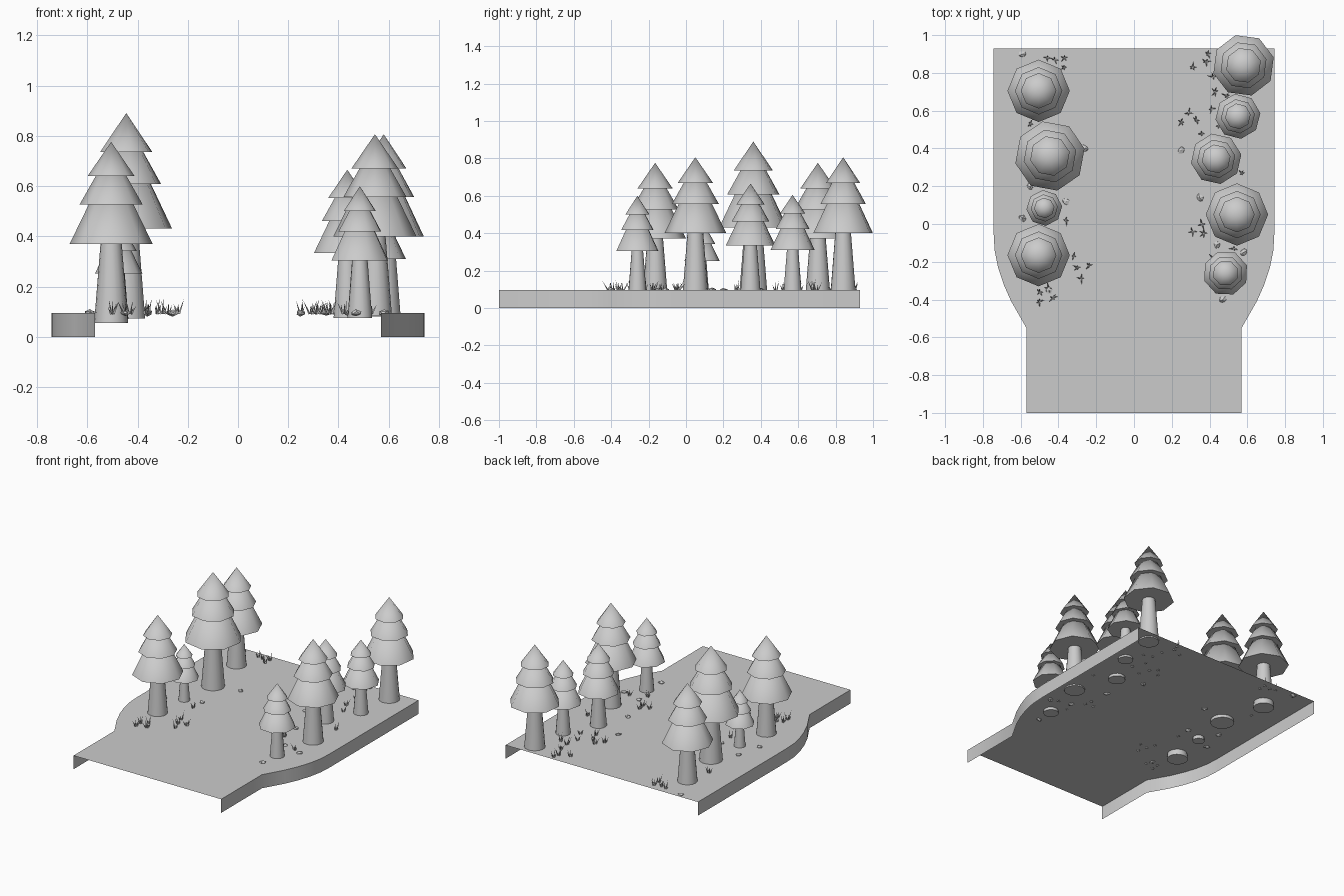
import bpy
import bmesh
import math
import random
from mathutils import Matrix, Vector

random.seed(4)
default_cube = bpy.data.objects.get("Cube")
if default_cube:
    bpy.data.objects.remove(default_cube, do_unlink=True)

GROUND_Z = 0.095

# One plain colour for the whole diorama
stone_grey = bpy.data.materials.new("light_grey")
stone_grey.use_nodes = True
colour = (0.6, 0.6, 0.6, 1)
stone_grey.diffuse_color = colour
shader = next(n for n in stone_grey.node_tree.nodes if n.type == "BSDF_PRINCIPLED")
shader.inputs["Base Color"].default_value = colour
shader.inputs["Roughness"].default_value = 0.9


def finish(name, bm, smooth_angle=None):
    """Turn a bmesh into a named, coloured object."""
    mesh = bpy.data.meshes.new(name)
    bm.to_mesh(mesh)
    bm.free()
    mesh.materials.append(stone_grey)
    obj = bpy.data.objects.new(name, mesh)
    bpy.context.collection.objects.link(obj)
    if smooth_angle:
        bpy.ops.object.select_all(action="DESELECT")
        obj.select_set(True)
        bpy.context.view_layer.objects.active = obj
        bpy.ops.object.shade_smooth_by_angle(angle=math.radians(smooth_angle))
    return obj


def add_cone(bm, sides, bottom, top, low_z, high_z, matrix):
    """Add a capped cone or frustum standing between two heights."""
    place = Matrix.Translation((0, 0, (low_z + high_z) / 2))
    bmesh.ops.create_cone(bm, cap_ends=True, segments=sides, radius1=bottom,
                          radius2=top, depth=high_z - low_z, matrix=matrix @ place)


# Ground sheet with skirts along its two long sides, open at front and back
def build_ground():
    side = [(0.57, -1), (0.57, -0.55), (0.65, -0.41), (0.69, -0.32),
            (0.72, -0.23), (0.738, -0.14), (0.743, -0.05), (0.743, 0.93)]
    bm = bmesh.new()
    rims = []
    for sign in (1, -1):
        rim = [bm.verts.new((sign * x, y, GROUND_Z)) for x, y in side]
        foot = [bm.verts.new((sign * x, y, 0)) for x, y in side]
        for i in range(len(side) - 1):
            quad = [foot[i], foot[i + 1], rim[i + 1], rim[i]]
            bm.faces.new(quad if sign > 0 else quad[::-1])
        rims.append(rim)
    right, left = rims
    for i in range(len(side) - 1):
        bm.faces.new((left[i], right[i], right[i + 1], left[i + 1]))
    finish("ground", bm, 35)


# Trees: one template scaled by the radius of the lowest branches
TIERS = [(1.0, 1.91, 3.97), (0.76, 2.86, 4.2), (0.57, 3.54, 4.37)]


def build_tree(index, x, y, base, radius, turn):
    matrix = (Matrix.Translation((x, y, base))
              @ Matrix.Rotation(math.radians(turn), 4, "Z") @ Matrix.Scale(radius, 4))
    trunk = bmesh.new()
    add_cone(trunk, 16, 0.41, 0.25, 0, 2, matrix)
    finish(f"tree_trunk_{index}", trunk, 40)
    branches = bmesh.new()
    for width, low, high in TIERS:
        add_cone(branches, 8, width, 0, low, high, matrix)
    finish(f"tree_branches_{index}", branches, 50)


# Grass tuft: a few thin blades leaning outwards
def add_tuft(bm, x, y):
    count = random.randint(4, 5)
    for i in range(count):
        turn = math.tau * i / count + random.uniform(-0.4, 0.4)
        lean = random.uniform(0.15, 0.6)
        height = random.uniform(0.03, 0.065)
        matrix = (Matrix.Translation((x, y, GROUND_Z - 0.004))
                  @ Matrix.Rotation(turn, 4, "Z")
                  @ Matrix.Translation((0.005, 0, 0))
                  @ Matrix.Rotation(lean, 4, "Y"))
        add_cone(bm, 3, 0.005, 0, 0, height, matrix)


# Pebble: a squashed, roughened low-poly ball
def add_pebble(bm, x, y):
    matrix = (Matrix.Translation((x, y, GROUND_Z))
              @ Matrix.Rotation(random.uniform(0, math.tau), 4, "Z")
              @ Matrix.Diagonal((1.1, 0.85, 0.6, 1)))
    made = bmesh.ops.create_icosphere(bm, subdivisions=1, radius=0.021, matrix=matrix)
    for vert in made["verts"]:
        vert.co += Vector([random.uniform(-1, 1) for _ in range(3)]) * 0.003


build_ground()

# x, y, foot height, branch radius, turn
trees = [
    (-0.505, 0.705, 0.055, 0.165, 0), (-0.445, 0.36, 0.073, 0.187, 12),
    (-0.475, 0.085, 0.07, 0.095, 5), (-0.505, -0.165, 0.055, 0.165, 0),
    (0.58, 0.84, 0.085, 0.165, 15), (0.55, 0.57, 0.08, 0.12, 8),
    (0.435, 0.345, 0.075, 0.135, 10), (0.545, 0.05, 0.085, 0.165, 0),
    (0.485, -0.26, 0.075, 0.12, 20),
]
for number, values in enumerate(trees, 1):
    build_tree(number, *values)

tufts = [
    (-0.46, 0.88), (-0.42, 0.87), (-0.37, 0.88), (-0.37, 0.83), (-0.55, 0.53),
    (-0.36, 0.02), (-0.32, -0.17), (-0.3, -0.23), (-0.24, -0.22), (-0.28, -0.29),
    (-0.45, -0.34), (-0.5, -0.36), (-0.43, -0.39), (-0.5, -0.41),
    (0.39, 0.9), (0.31, 0.83), (0.38, 0.86), (0.42, 0.78), (0.43, 0.7), (0.49, 0.68),
    (0.29, 0.59), (0.33, 0.55), (0.25, 0.54), (0.36, 0.48), (0.45, 0.52), (0.41, 0.61),
    (0.57, 0.27), (0.36, 0), (0.31, -0.04), (0.37, -0.05), (0.53, -0.13), (0.42, -0.18),
]
grass = bmesh.new()
for spot in tufts:
    add_tuft(grass, *spot)
finish("grass_tufts", grass)

pebbles = [
    (-0.59, 0.9), (-0.26, 0.4), (-0.36, 0.12), (-0.59, 0.03), (-0.55, 0.2),
    (-0.45, -0.35), (0.25, 0.39), (0.35, 0.14), (0.47, -0.4), (0.58, -0.15), (0.44, -0.11),
]
stones = bmesh.new()
for spot in pebbles:
    add_pebble(stones, *spot)
finish("pebbles", stones)
